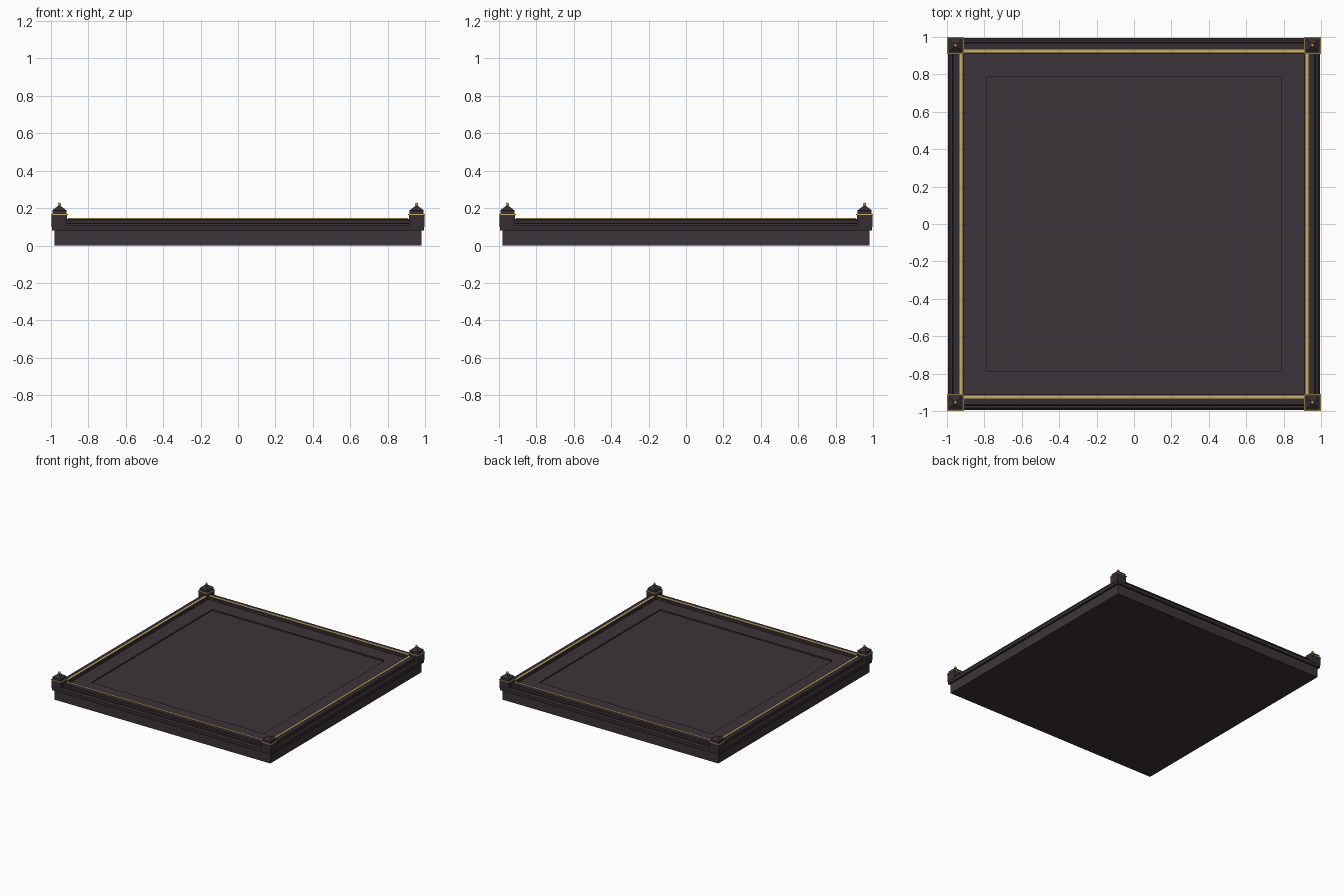
import bpy, bmesh
from mathutils import Matrix

if "Cube" in bpy.data.objects:
    bpy.data.objects.remove(bpy.data.objects["Cube"])


def material(name, color):
    m = bpy.data.materials.new(name)
    m.diffuse_color = (*color, 1)
    m.use_nodes = True
    m.node_tree.nodes["Principled BSDF"].inputs["Base Color"].default_value = m.diffuse_color
    return m


STONE = material("dark plum stone", (0.046, 0.034, 0.041))
TRIM = material("darker plum trim", (0.036, 0.027, 0.034))
GOLD = material("gold", (0.60, 0.42, 0.13))


def finish(name, bm, mat):
    bmesh.ops.recalc_face_normals(bm, faces=bm.faces)
    me = bpy.data.meshes.new(name)
    bm.to_mesh(me)
    bm.free()
    me.materials.append(mat)
    ob = bpy.data.objects.new(name, me)
    bpy.context.collection.objects.link(ob)
    return ob


def box(name, x0, x1, y0, y1, z0, z1, mat):
    bm = bmesh.new()
    bmesh.ops.create_cube(bm, size=1)
    bm.transform(Matrix.Translation(((x0 + x1) / 2, (y0 + y1) / 2, (z0 + z1) / 2))
                 @ Matrix.Diagonal((x1 - x0, y1 - y0, z1 - z0, 1)))
    return finish(name, bm, mat)


def square_loft(name, profile, mat, center=(0, 0), closed=False):
    """Sweep a (half width, height) profile round a square."""
    bm = bmesh.new()
    cx, cy = center
    rings = [[bm.verts.new((cx + sx * r, cy + sy * r, z))
              for sx, sy in ((-1, -1), (1, -1), (1, 1), (-1, 1))] for r, z in profile]
    pairs = list(zip(rings, rings[1:]))
    if closed:
        pairs.append((rings[-1], rings[0]))
    for a, b in pairs:
        for i in range(4):
            j = (i + 1) % 4
            bm.faces.new((a[i], a[j], b[j], b[i]))
    if not closed:
        bm.faces.new(rings[0])
        bm.faces.new(rings[-1])
    return finish(name, bm, mat)


# Base slab with floor and shallow recessed centre panel
square_loft("base_and_floor", [(0.98, 0), (0.98, 0.10), (0.92, 0.12),
                               (0.785, 0.12), (0.785, 0.11)], STONE)

# Projecting cornice and raised rail around the edge
square_loft("cornice", [(0.97, 0.08), (0.995, 0.08), (0.995, 0.108), (0.985, 0.118),
                        (0.97, 0.118)], TRIM, closed=True)
square_loft("rail", [(0.91, 0.10), (0.97, 0.10), (0.97, 0.137), (0.964, 0.143),
                     (0.91, 0.143)], TRIM, closed=True)

# Gold inlay on the rail, stopping at the posts
for s in (-1, 1):
    a, b = sorted((s * 0.917, s * 0.933))
    box("gold_inlay_x", -0.91, 0.91, a, b, 0.141, 0.146, GOLD)
    box("gold_inlay_y", a, b, -0.91, 0.91, 0.141, 0.146, GOLD)

# Corner posts with gold band, pyramid cap and finial
for sx in (-1, 1):
    for sy in (-1, 1):
        c = (sx * 0.955, sy * 0.955)
        square_loft("corner_post", [(0.042, 0.10), (0.042, 0.163)], TRIM, c)
        square_loft("post_gold_band", [(0.045, 0.163), (0.045, 0.169)], GOLD, c)
        square_loft("post_cap", [(0.038, 0.169), (0.038, 0.188), (0.006, 0.212)], TRIM, c)
        bm = bmesh.new()
        bmesh.ops.create_uvsphere(bm, u_segments=12, v_segments=8, radius=0.009)
        bm.transform(Matrix.Translation((*c, 0.22)))
        finish("post_finial", bm, GOLD)
